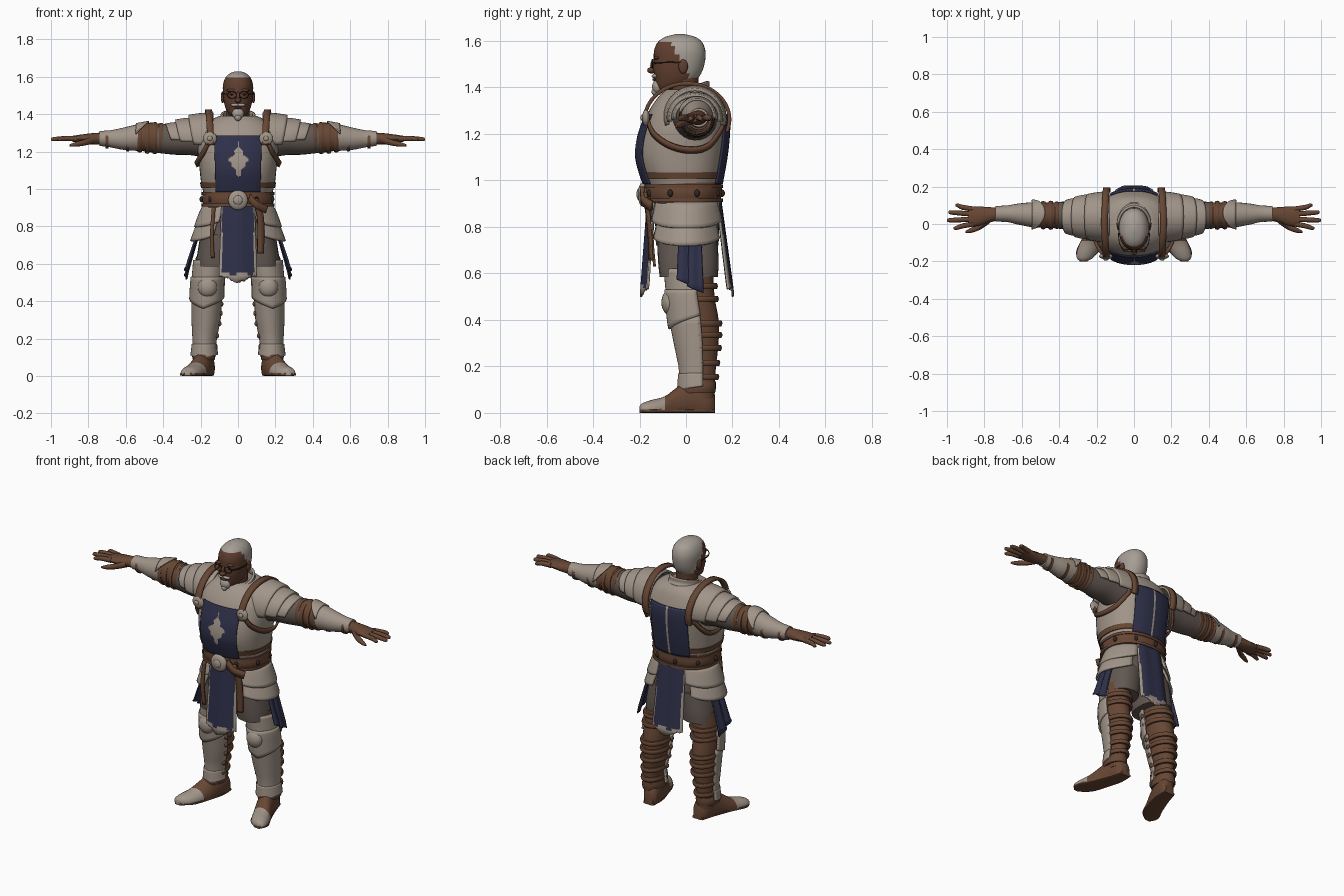
import bpy, bmesh, math, random
from math import sin, cos, pi, radians
from mathutils import Vector

if "Cube" in bpy.data.objects:
    bpy.data.objects.remove(bpy.data.objects["Cube"])
random.seed(4)

def mat(name, r, g, b):
    m = bpy.data.materials.new(name)
    m.diffuse_color = (r, g, b, 1)
    m.use_nodes = True
    m.node_tree.nodes["Principled BSDF"].inputs["Base Color"].default_value = m.diffuse_color
    return m
PLATE = mat("worn_steel", .36, .30, .25)
LEATHER = mat("brown_leather", .135, .062, .034)
NAVY = mat("navy_cloth", .028, .030, .068)
CLOTH = mat("grey_cloth", .125, .098, .084)
SKIN = mat("brown_skin", .115, .048, .028)
HAIR = mat("grey_hair", .38, .34, .30)
DARK = mat("dark_metal", .03, .02, .016)

def finish(name, bm, mats, rule=None, mirror=False, thick=0):
    bmesh.ops.recalc_face_normals(bm, faces=bm.faces)
    if rule:
        for f in bm.faces:
            f.material_index = rule(f.calc_center_median())
    me = bpy.data.meshes.new(name)
    bm.to_mesh(me)
    bm.free()
    for m in (mats if isinstance(mats, tuple) else (mats,)):
        me.materials.append(m)
    o = bpy.data.objects.new(name, me)
    bpy.context.collection.objects.link(o)
    if thick:
        s = o.modifiers.new("thickness", 'SOLIDIFY')
        s.thickness, s.offset = thick, 0
    if mirror:
        o.modifiers.new("mirror", 'MIRROR')
    return o

def resample(secs, k):
    out = []
    for i in range(len(secs) - 1):
        p = [secs[max(0, min(len(secs) - 1, i + d))] for d in (-1, 0, 1, 2)]
        for j in range(k):
            t = j / k
            out.append([.5 * (2*b + (c-a)*t + (2*a-5*b+4*c-d)*t*t + (3*b-a-3*c+d)*t**3) for a, b, c, d in zip(*p)])
    return out + [list(secs[-1])]

def interp(secs, z):
    for a, b in zip(secs, secs[1:]):
        if z <= b[0]:
            t = max(0, (z - a[0]) / (b[0] - a[0]))
            return [u + (v - u) * t for u, v in zip(a, b)]
    return secs[-1]

def sgp(v, p):
    return math.copysign(abs(v) ** (2 / p), v)

def loft(name, axis, secs, mats, n=24, k=4, p=2, caps=True, floor=None, tilt=0, **kw):
    """Sections: (position on axis, two centre coordinates, two radii)."""
    bm = bmesh.new()
    rings = []
    for a, c1, c2, r1, r2 in resample(secs, k):
        ring = []
        for i in range(n):
            t = 2 * pi * i / n
            u, v = c1 + r1 * sgp(cos(t), p), c2 + r2 * sgp(sin(t), p)
            co = {'Z': (u, v, a + tilt * v), 'X': (a, u, v), 'Y': (u, a, v)}[axis]
            ring.append(bm.verts.new((co[0], co[1], co[2] if floor is None else max(floor, co[2]))))
        rings.append(ring)
    for r, s in zip(rings, rings[1:]):
        for i in range(n):
            bm.faces.new((r[i], r[(i+1) % n], s[(i+1) % n], s[i]))
    if caps:
        bm.faces.new(rings[0])
        bm.faces.new(rings[-1])
    return finish(name, bm, mats, **kw)

def sheet(name, f, nu, nv, mats, thick=.008, **kw):
    """Grid surface f(u, v) with thickness."""
    bm = bmesh.new()
    g = [[bm.verts.new(f(i / nu, j / nv)) for j in range(nv + 1)] for i in range(nu + 1)]
    for i in range(nu):
        for j in range(nv):
            bm.faces.new((g[i][j], g[i+1][j], g[i+1][j+1], g[i][j+1]))
    return finish(name, bm, mats, thick=thick, **kw)

def ball(name, c, r, m, **kw):
    bm = bmesh.new()
    bmesh.ops.create_uvsphere(bm, u_segments=20, v_segments=12, radius=1)
    for v in bm.verts:
        v.co = Vector(c) + Vector([a * b for a, b in zip(v.co, r)])
    return finish(name, bm, m, **kw)

def ribbon(name, pts, wdir, width, m, thick=.012, **kw):
    pts = resample(pts, 5)
    w = Vector(wdir).normalized() * width / 2
    n = len(pts) - 1
    return sheet(name, lambda u, v: Vector(pts[round(v * n)]) + w * (2*u - 1), 1, n, m, thick, **kw)

# ---- torso
P = 2.3
TORSO = [(.95, 0, -.01, .175, .15), (1.02, 0, -.017, .195, .17), (1.10, 0, -.02, .205, .187), (1.18, 0, -.012, .213, .188),
         (1.25, 0, 0, .215, .178), (1.31, 0, .005, .2, .158), (1.36, 0, .012, .16, .13), (1.39, 0, .015, .1, .1)]
loft("breastplate", 'Z', TORSO, PLATE, n=40, p=P)
TS = resample(TORSO, 4)

def skin_y(x, z, side, off):
    _, _, cy, rx, ry = interp(TS, z)
    return cy + side * (off + ry * max(0, 1 - (abs(x) / rx) ** P) ** (1 / P))

def chest_panel(side, off):
    def f(u, v):
        z = .985 + .3 * v
        x = (2*u - 1) * (.118 + .008 * v)
        return (x, skin_y(x, z, side, off), z)
    return f
star = lambda c: int((abs(c.x - .003) / .06) ** .75 + (abs(c.z - 1.15) / .1) ** .75 + .1 * sin(c.z * 150) < 1)
sheet("chest_panel", chest_panel(-1, .008), 48, 56, (NAVY, PLATE), rule=star)
sheet("back_panel", chest_panel(1, .008), 40, 20, (NAVY, PLATE), rule=lambda c: int(abs(c.x) < .008))
loft("breastplate_hem", 'Z', [(z, *interp(TS, z)[1:3], interp(TS, z)[3] + .006, interp(TS, z)[4] + .005) for z in (1.005, 1.035)],
     LEATHER, n=40, p=P)

# ---- belt, buckle and fittings
loft("belt", 'Z', [(.905, 0, -.01, .183, .155), (.945, 0, -.01, .192, .165), (.99, 0, -.01, .186, .162)], LEATHER, n=40, p=P)
for z in (.915, .975):
    loft("belt_edge", 'Z', [(z - .008, 0, -.01, .194, .169), (z + .008, 0, -.01, .194, .169)], LEATHER, n=40, p=P)
ball("buckle", (0, -.185, .94), (.053, .022, .053), PLATE)
ball("buckle_boss", (0, -.203, .94), (.025, .01, .025), PLATE)
for a in range(20, 360, 40):
    ball("belt_stud", (.194 * cos(radians(a)), -.01 + .168 * sin(radians(a)), .945), (.012, .012, .016), DARK)
ribbon("belt_tail", [(.09, -.178, .95), (.118, -.165, .86), (.122, -.155, .76), (.12, -.15, .655)], (1, .25, 0), .036, LEATHER)
ribbon("belt_knot", [(.06, -.187, .955), (.1, -.182, .915), (.15, -.15, .89)], (.3, 0, 1), .04, LEATHER, .02)
ribbon("side_cord", [(-.13, -.14, .9), (-.14, -.145, .75), (-.135, -.135, .63)], (1, 0, 0), .02, LEATHER)

# ---- tunic skirt and hanging cloths
loft("hips", 'Z', [(.72, 0, .005, .2, .135), (.8, 0, .005, .197, .137), (.93, 0, -.005, .178, .14)], CLOTH, n=32, p=2.4)
loft("tunic_leg", 'Z', [(.585, .125, .012, .098, .125), (.65, .118, .01, .1, .13), (.76, .1, .005, .1, .13)], CLOTH, p=2.4, mirror=True)

def hanging(y0, y1, side):
    def f(u, v):
        x = (2*u - 1) * (.088 + .014 * v)
        rag = .018 * cos(u * 2 * pi) + random.uniform(-.006, .006) if v == 1 else 0
        return (x, y0 + (y1 - y0) * v - side * 2.5 * x * x + .004 * sin(u * 9), .915 - .395 * v + rag)
    return f
edge = lambda c: int(abs(c.x) > .083 or c.z < .548 + .012 * sin(c.x * 70))
sheet("front_cloth", hanging(-.16, -.19, -1), 28, 24, (NAVY, PLATE), rule=edge)
sheet("back_cloth", hanging(.15, .205, 1), 28, 24, (NAVY, PLATE), rule=edge)
for y, zb in ((-.005, .56), (.04, .53)):
    sheet("side_cloth", lambda u, v: (.215 + .065 * v + .006 * sin(u * 6), y + (u - .5) * (.05 + .02 * v), .76 - (.76 - zb) * v - (.03 * (u - .5) if v == 1 else 0)),
          6, 8, NAVY, mirror=True)

# ---- hip plates
for i, (zt, zb, r0, r1, span) in enumerate([(.905, .795, .185, .23, 64), (.82, .72, .21, .25, 58)]):
    def hip(u, v):
        a = radians((2*u - 1) * span)
        r = r0 + (r1 - r0) * v ** .8
        return (r * cos(a), .002 + (.145 + .02 * v) * sin(a), zt + (zb + .03 * abs(2*u - 1) ** 3 - zt) * v)
    sheet("hip_plate", hip, 20, 6, PLATE, .012, mirror=True)

# ---- legs
LEG = [(.06, .18, .055, .048, .066), (.13, .18, .055, .05, .07), (.2, .178, .055, .053, .074), (.3, .17, .05, .066, .09),
       (.4, .167, .04, .07, .1), (.5, .163, .025, .074, .098), (.64, .145, .015, .08, .1)]
loft("leg", 'Z', LEG, LEATHER, mirror=True)
def leg_plate(name, zt, zb, off, a0=12, a1=-170, point=0, flare=0):
    def f(u, v):
        a = radians(a0 + (a1 - a0) * u)
        z = zt + (zb - point * (1 - abs(2*u - 1)) - zt) * v
        _, cx, cy, rx, ry = interp(LEG, z)
        o = off + flare * v
        return (cx + (rx + o) * cos(a), cy + (ry + o) * sin(a), z)
    sheet(name, f, 20, 8, PLATE, .01, mirror=True)
leg_plate("greave", .42, .125, .008)
leg_plate("thigh_plate", .62, .47, .008)
leg_plate("knee_guard", .53, .42, .013, point=.06, flare=.006)
leg_plate("ankle_plate", .17, .115, .012, point=.02, flare=.008)
ball("knee_cap", (.163, -.068, .475), (.052, .038, .055), PLATE, mirror=True)
for z in (.545, .49, .385, .335, .28, .215, .155):
    _, cx, cy, rx, ry = interp(LEG, z)
    loft("leg_strap", 'Z', [(z - .013, cx, cy + .006, rx + .008, ry + .006), (z, cx, cy + .008, rx + .013, ry + .009), (z + .013, cx, cy + .006, rx + .008, ry + .006)],
         LEATHER, k=2, mirror=True, rule=None)
    ball("strap_buckle", (cx - rx - .01, cy - .03, z), (.01, .014, .014), LEATHER, mirror=True)

# ---- boots
loft("boot", 'Y', [(-.2, .27, .015, .014, .014), (-.185, .264, .015, .04, .028), (-.15, .25, .015, .055, .04), (-.09, .226, .02, .058, .052),
     (-.03, .2, .03, .055, .085), (.04, .18, .05, .052, .09), (.1, .17, .04, .046, .08), (.125, .166, .03, .028, .045)],
     (LEATHER, PLATE), floor=.004, rule=lambda c: int(c.y < -.085 and c.z > .012), mirror=True)
loft("sole", 'Y', [(-.2, .27, .008, .02, .008), (-.15, .25, .008, .06, .008), (-.06, .213, .008, .056, .008), (.04, .18, .008, .05, .008), (.125, .167, .008, .036, .008)],
     LEATHER, floor=0, p=4, mirror=True)
loft("boot_cuff", 'Z', [(.085, .183, .045, .058, .08), (.11, .183, .045, .062, .084), (.135, .181, .052, .055, .076)], LEATHER, mirror=True)

# ---- arms
loft("sleeve", 'X', [(.15, .035, 1.27, .1, .11), (.25, .04, 1.275, .09, .095), (.34, .045, 1.268, .078, .085), (.46, .047, 1.27, .066, .074)], CLOTH, mirror=True)
loft("elbow_wrap", 'X', [(.405, .047, 1.268, .066, .075), (.46, .047, 1.275, .068, .08), (.55, .047, 1.275, .062, .066)], LEATHER, mirror=True)
for x, r in ((.412, .074), (.445, .078), (.485, .076), (.525, .07)):
    loft("elbow_strap", 'X', [(x - .011, .047, 1.272, r - .004, r + .004), (x, .047, 1.272, r, r + .008), (x + .011, .047, 1.272, r - .004, r + .004)], LEATHER, k=2, mirror=True)
loft("vambrace", 'X', [(.53, .048, 1.275, .068, .072), (.56, .05, 1.273, .065, .068), (.62, .053, 1.268, .056, .058), (.68, .055, 1.268, .044, .046), (.74, .055, 1.27, .041, .04)], PLATE, mirror=True)
def elbow(u, v):
    a = radians(-75 + 170 * u)
    return (.545 - .07 * v * sin(pi * u), .048 + (.07 + .01 * v) * sin(a), 1.275 + (.073 + .012 * v) * cos(a))
sheet("elbow_plate", elbow, 16, 5, PLATE, mirror=True)
for x in (.59, .7):
    loft("vambrace_strap", 'X', [(x - .008, .055, 1.262, .045 + (.7 - x) * .12, .046 + (.7 - x) * .14), (x + .008, .055, 1.262, .045 + (.7 - x) * .12, .045 + (.7 - x) * .14)], LEATHER, mirror=True)

# ---- shoulder plates, widest at the neck, overlapping outward
for x0, x1, ry, rz, span in [(.31, .385, .093, .082, 95), (.24, .335, .112, .105, 100), (.13, .265, .128, .133, 105)]:
    def shoulder(u, v):
        a = radians((2*u - 1) * span)
        dome = 1 - .1 * v * v
        return (x0 + (x1 - x0) * v - .03 * abs(2*u - 1) ** 2 * v, .038 + ry * dome * sin(a) * 1.02, 1.27 + rz * dome * cos(a))
    sheet("shoulder_plate", shoulder, 24, 8, PLATE, .012, mirror=True)

# ---- shoulder harness
arc = [(.158 - .004 * abs(a) / 30, .005 + .182 * sin(radians(a)), 1.262 + .155 * cos(radians(a))) for a in range(-100, 111, 15)]
ribbon("shoulder_strap", arc, (1, 0, 0), .036, LEATHER, .016, mirror=True)
ribbon("chest_strap", [(.155, -.165, 1.26), (.182, -.14, 1.2), (.212, -.07, 1.15), (.222, .02, 1.13), (.205, .1, 1.15), (.16, .16, 1.23)], (.5, 0, 1), .028, LEATHER, mirror=True)
ball("harness_disc", (.15, -.172, 1.27), (.037, .016, .037), PLATE, mirror=True)
ball("disc_boss", (.15, -.188, 1.27), (.014, .008, .014), PLATE, mirror=True)

# ---- gloved hands
loft("hand", 'X', [(.72, .055, 1.27, .034, .032), (.78, .048, 1.268, .042, .03), (.83, .042, 1.268, .052, .024), (.885, .038, 1.268, .052, .016)], LEATHER, n=16, mirror=True)
for y0, y1, tip in ((.08, .1, .955), (.053, .062, .992), (.026, .02, 1.0), (0, -.022, .965)):
    loft("finger", 'X', [(.86, y0, 1.268, .014, .015), (.92, (y0 + y1) / 2, 1.27, .0135, .014), (tip - .012, y1, 1.266, .011, .011), (tip, y1, 1.264, .004, .004)],
         LEATHER, n=10, k=3, mirror=True)
loft("thumb", 'X', [(.77, .025, 1.262, .02, .02), (.82, -.012, 1.248, .017, .017), (.87, -.033, 1.238, .014, .013), (.9, -.042, 1.233, .005, .005)], LEATHER, n=10, mirror=True)

# ---- collar and neck
loft("collar", 'Z', [(1.31, 0, .0, .135, .135), (1.35, 0, -.005, .105, .115), (1.375, 0, -.005, .088, .1), (1.4, 0, -.005, .086, .1)],
     PLATE, n=32, caps=False, tilt=.28, thick=.014)
loft("collar_ring", 'Z', [(1.335, 0, -.003, .116, .122), (1.35, 0, -.003, .12, .127), (1.362, 0, -.003, .108, .116)], PLATE, n=32, tilt=.25)
loft("neck", 'Z', [(1.3, 0, 0, .07, .075), (1.38, 0, -.01, .062, .065), (1.46, 0, -.01, .062, .065)], SKIN)

# ---- head
def hair_rule(c):
    return int(c.z > 1.592 or c.y > -.07 + (1.6 - c.z) * .55)
loft("head", 'Z', [(1.385, 0, -.08, .025, .035), (1.4, 0, -.066, .048, .062), (1.43, 0, -.045, .066, .088), (1.47, 0, -.035, .076, .105), (1.52, 0, -.028, .081, .111),
     (1.56, 0, -.027, .08, .11), (1.595, 0, -.026, .067, .095), (1.617, 0, -.025, .045, .065), (1.629, 0, -.025, .014, .02)],
     (SKIN, HAIR), n=36, p=2.15, rule=hair_rule)
ball("nose_tip", (0, -.148, 1.474), (.017, .019, .014), SKIN)
ball("nose_bridge", (0, -.138, 1.492), (.011, .016, .028), SKIN)
ball("brow", (.032, -.127, 1.527), (.03, .012, .008), SKIN, mirror=True)
ball("eye", (.031, -.13, 1.505), (.011, .006, .005), DARK, mirror=True)
ball("ear", (.082, -.012, 1.49), (.01, .02, .031), SKIN, mirror=True)
ball("moustache", (.017, -.135, 1.449), (.023, .013, .009), HAIR, mirror=True)
ball("lip", (0, -.136, 1.434), (.02, .009, .006), SKIN)
ball("goatee", (0, -.122, 1.403), (.032, .024, .031), HAIR)
ball("goatee_tip", (0, -.132, 1.382), (.018, .016, .018), HAIR)

# ---- spectacles
def rim(u, v):
    a, b = 2 * pi * u, 2 * pi * v
    r = .024 + .0028 * cos(b)
    return (.032 + r * cos(a), -.145 + .0028 * sin(b), 1.502 + .75 * r * sin(a))
sheet("spectacle_rim", rim, 24, 6, DARK, 0, mirror=True)
ribbon("spectacle_arm", [(.056, -.142, 1.507), (.078, -.1, 1.507), (.086, -.01, 1.51)], (0, 0, 1), .006, DARK, .004, mirror=True)

# ---- smooth shading with sharp edges kept
bpy.ops.object.select_all(action='SELECT')
bpy.context.view_layer.objects.active = bpy.context.selected_objects[0]
bpy.ops.object.shade_smooth_by_angle(angle=radians(40))
